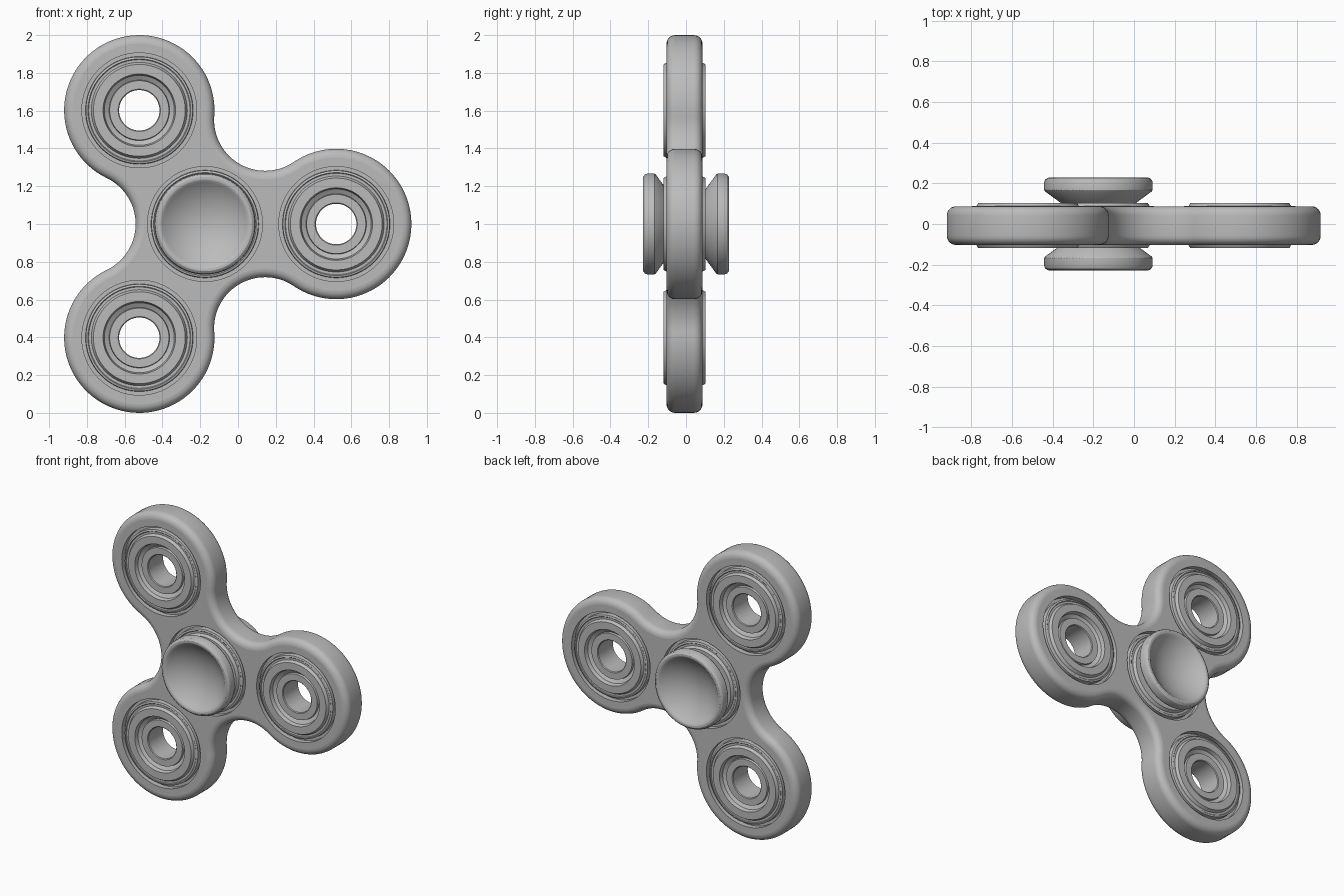
import bpy, bmesh
from math import sin, cos, radians, degrees, atan2, hypot, asin

cube = bpy.data.objects.get("Cube")
if cube:
    bpy.data.objects.remove(cube, do_unlink=True)

HUB_X, HUB_Z, MID_Y = -0.175, 1.0, -0.008
ARM, LOBE_R, FILLET_R, FILLET_D = 0.695, 0.398, 0.27, 0.637
HALF, ROUND, HOLE_R = 0.095, 0.045, 0.304

grey = bpy.data.materials.new("neutral grey")
grey.use_nodes = True
grey.diffuse_color = (0.5, 0.5, 0.5, 1)
grey.node_tree.nodes["Principled BSDF"].inputs["Base Color"].default_value = (0.5, 0.5, 0.5, 1)


def polar(angle, radius, origin=(0, 0)):
    a = radians(angle)
    return origin[0] + radius * cos(a), origin[1] + radius * sin(a)


LOBES = [polar(a, ARM, (HUB_X, HUB_Z)) for a in (0, 120, 240)]
HUB = (HUB_X, HUB_Z)


def finish(name, bm):
    """Turn a bmesh into a shaded object, keeping flat faces flat."""
    bmesh.ops.recalc_face_normals(bm, faces=bm.faces)
    mesh = bpy.data.meshes.new(name)
    bm.to_mesh(mesh)
    bm.free()
    mesh.materials.append(grey)
    obj = bpy.data.objects.new(name, mesh)
    bpy.context.collection.objects.link(obj)
    bpy.ops.object.select_all(action='DESELECT')
    obj.select_set(True)
    bpy.context.view_layer.objects.active = obj
    bpy.ops.object.shade_smooth_by_angle(angle=radians(30))
    for poly in mesh.polygons:
        if abs(poly.normal.y) > 0.999:
            poly.use_smooth = False
    return obj


def ring(bm, points, y):
    return [bm.verts.new((x, y, z)) for x, z in points]


def bridge(bm, a, b):
    n = len(a)
    for i in range(n):
        j = (i + 1) % n
        bm.faces.new((a[i], a[j], b[j], b[i]))


def circle(centre, radius, n=96):
    return [polar(360 * i / n, radius, centre) for i in range(n)]


def outline(inset):
    """Three lobes joined by tangent concave arcs, shrunk by inset."""
    fx, fz = polar(60, FILLET_D)
    beta = degrees(atan2(fz, fx - ARM))
    pts = []
    for k, lobe in enumerate(LOBES):
        a = 120 * k
        pts += [polar(a - beta + 2 * beta * i / 60, LOBE_R - inset, lobe) for i in range(60)]
        hollow = polar(a + 60, FILLET_D, HUB)
        start, end = beta + 180, 300 - beta
        pts += [polar(a + start + (end - start) * i / 30, FILLET_R + inset, hollow)
                for i in range(30)]
    return pts


def make_body():
    bm = bmesh.new()
    # rounded rim, lofted from front to back
    steps = [(ROUND * (1 - sin(radians(t))), HALF - ROUND * (1 - cos(radians(t))))
             for t in range(0, 91, 15)]
    section = [(o, -h) for o, h in steps] + [(o, h) for o, h in reversed(steps)]
    loops = [ring(bm, outline(o), MID_Y + h) for o, h in section]
    for a, b in zip(loops, loops[1:]):
        bridge(bm, a, b)
    # bearing seats
    front, back = [loops[0]], [loops[-1]]
    for centre in LOBES + [HUB]:
        pts = circle(centre, HOLE_R)
        front.append(ring(bm, pts, MID_Y - HALF))
        back.append(ring(bm, pts, MID_Y + HALF))
        bridge(bm, front[-1], back[-1])
    # flat faces around the seats
    for group in (front, back):
        edges = [bm.edges.get((l[i - 1], l[i])) for l in group for i in range(len(l))]
        bmesh.ops.triangle_fill(bm, edges=edges, use_beauty=True)
    finish("spinner_body", bm)


def lathe(name, centre, profile, mid, closed):
    """Revolve (radius, y) points about the y axis through centre."""
    bm = bmesh.new()
    loops = [ring(bm, circle(centre, r), mid + y) for r, y in profile]
    for a, b in zip(loops, loops[1:]):
        bridge(bm, a, b)
    if closed:
        bridge(bm, loops[-1], loops[0])
    else:
        bm.faces.new(loops[0])
        bm.faces.new(loops[-1])
    finish(name, bm)


make_body()

# bearings: groove, raised ring, bevelled recess and centre bore
race = [(0.315, 0.06), (0.285, 0.06), (0.283, 0.092), (0.272, 0.096), (0.268, 0.092),
        (0.254, 0.092), (0.243, 0.111), (0.192, 0.111), (0.185, 0.085), (0.16, 0.07),
        (0.157, 0.085), (0.112, 0.085), (0.107, 0.08)]
both_sides = race + [(r, -y) for r, y in reversed(race)]
for label, centre in zip(("left", "upper", "lower"), LOBES):
    lathe(label + "_bearing", centre, both_sides, MID_Y, True)
lathe("centre_bearing", HUB, both_sides, MID_Y, True)

# dished finger caps
DISH_R, DEPTH, TOP = 0.232, 0.09, 0.226
sphere_r = (DISH_R ** 2 + DEPTH ** 2) / (2 * DEPTH)
sweep = asin(DISH_R / sphere_r)
dish = []
for i in range(16, 0, -1):
    t = sweep * i / 16
    dish.append((sphere_r * sin(t), TOP - DEPTH + sphere_r * (1 - cos(t))))
cap = [(0.17, 0.04), (0.18, 0.1), (0.262, 0.16), (0.267, 0.168), (0.267, 0.205),
       (0.262, 0.218), (0.25, 0.227), (0.238, 0.228)] + dish
for name, side in (("front_finger_cap", -1), ("back_finger_cap", 1)):
    lathe(name, HUB, [(r, side * y) for r, y in cap], 0, False)
